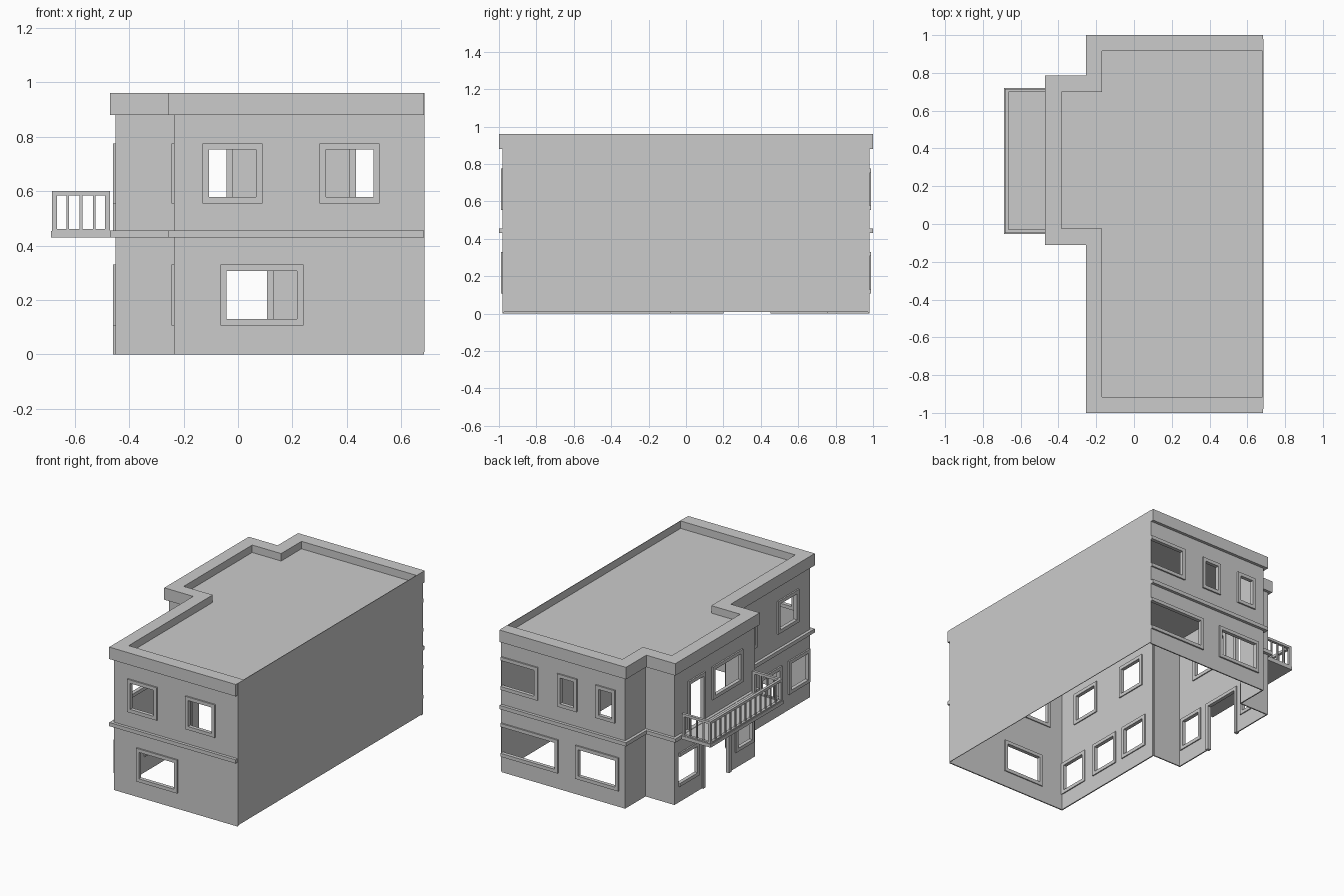
import bpy, bmesh
from mathutils import Vector

if "Cube" in bpy.data.objects:
    bpy.data.objects.remove(bpy.data.objects["Cube"])

R = 0.683            # plane of the blank right wall
F = 0.023            # window frame width
UP, LO = (0.555, 0.775), (0.107, 0.33)   # upper / lower window heights


def finish(bm, name, recalc=True):
    if recalc:
        bmesh.ops.recalc_face_normals(bm, faces=bm.faces)
    me = bpy.data.meshes.new(name)
    bm.to_mesh(me)
    bm.free()
    ob = bpy.data.objects.new(name, me)
    bpy.context.collection.objects.link(ob)
    return ob


def box(bm, x0, x1, y0, y1, z0, z1):
    vs = bmesh.ops.create_cube(bm, size=1)["verts"]
    for v in vs:
        v.co = Vector(((x0 + x1) / 2 + v.co.x * (x1 - x0),
                       (y0 + y1) / 2 + v.co.y * (y1 - y0),
                       (z0 + z1) / 2 + v.co.z * (z1 - z0)))


def outline(o):
    """Open footprint path, offset outwards by o."""
    return [(R, -.98 - o), (-.235 - o, -.98 - o), (-.235 - o, -.09 - o), (-.45 - o, -.09 - o),
            (-.45 - o, .765 + o), (-.235 - o, .765 + o), (-.235 - o, .98 + o), (R, .98 + o)]


def sweep(name, profile):
    """Run an (offset, z) profile round the footprint."""
    bm = bmesh.new()
    rows = [[bm.verts.new((x, y, z)) for x, y in outline(o)] for o, z in profile]
    for r0, r1 in zip(rows, rows[1:]):
        for i in range(len(r0) - 1):
            bm.faces.new((r0[i], r0[i + 1], r1[i + 1], r1[i]))
    for i in (0, -1):
        bm.faces.new([r[i] for r in rows])
    return finish(bm, name)


def wall(name, axis, pos, sign, a0, a1, holes, z0=0.0, z1=0.91):
    """Thin wall along an axis with openings left out of its face grid."""
    def P(a, z):
        return (a, pos, z) if axis == "x" else (pos, a, z)
    cols = sorted({a0, a1, *[v for h in holes for v in h[:2]]})
    rows = sorted({z0, z1, *[v for h in holes for v in h[2:]]})
    out = Vector((0, sign, 0) if axis == "x" else (sign, 0, 0))
    bm = bmesh.new()
    for c0, c1 in zip(cols, cols[1:]):
        for r0, r1 in zip(rows, rows[1:]):
            ca, cz = (c0 + c1) / 2, (r0 + r1) / 2
            if any(h[0] < ca < h[1] and h[2] < cz < h[3] for h in holes):
                continue
            f = bm.faces.new([bm.verts.new(P(*p)) for p in
                              ((c0, r0), (c1, r0), (c1, r1), (c0, r1))])
            f.normal_update()
            if f.normal.dot(out) < 0:
                f.normal_flip()
    bmesh.ops.remove_doubles(bm, verts=bm.verts, dist=1e-5)
    ob = finish(bm, name, False)
    m = ob.modifiers.new("thickness", "SOLIDIFY")
    m.thickness, m.offset = 0.008, -1
    # frames round every opening
    for i, (a, b, lo, hi) in enumerate(holes):
        bm = bmesh.new()
        d = sorted((pos + sign * 0.01, pos - sign * 0.015))
        right = b - F if b < R - .005 else b      # cut by the party wall
        bottom = lo + F if lo in (LO[0], UP[0]) else lo   # doors have no sill
        bars = [(a, a + F, lo, hi), (a + F, right, hi - F, hi)]
        if right < b:
            bars.append((right, b, lo, hi))
        if bottom > lo:
            bars.append((a + F, right, lo, bottom))
        for s, e, l, h in bars:
            if axis == "x":
                box(bm, s, e, *d, l, h)
            else:
                box(bm, *d, s, e, l, h)
        finish(bm, f"{name}_frame_{i + 1}")


# outer walls with their windows and doors
wall("front_wall", "x", -.98, -1, -.235, R,
     [(-.13, .09, *UP), (.30, .52, *UP), (-.065, .24, *LO)])
wall("back_wall", "x", .98, 1, -.235, R,
     [(.41, R, *UP), (.12, .265, *UP), (-.162, -.02, *UP), (.26, R, *LO), (-.19, .13, *LO)])
wall("left_front_wall", "y", -.235, -1, -.98, -.09,
     [(-.85, -.63, *UP), (-.41, -.19, *UP),
      (-.97, -.745, *LO), (-.67, -.445, *LO), (-.385, -.16, *LO)])
wall("left_back_wall", "y", -.235, -1, .765, .98, [])
wall("bay_wall", "y", -.45, -1, -.09, .765,
     [(.05, .37, *UP), (.445, .626, .455, UP[1]),
      (-.07, .125, *LO), (.51, .72, *LO), (.177, .475, 0, LO[1])])
wall("bay_front_side", "x", -.09, -1, -.45, -.235, [])
wall("bay_back_side", "x", .765, 1, -.45, -.235, [])

# blank party wall
bm = bmesh.new()
box(bm, R - .002, R + .002, -.98, .98, .008, .96)
finish(bm, "right_wall")

# roof edge, storey band and flat roof
sweep("parapet", [(0, .88), (.02, .88), (.02, .96), (-.065, .96), (-.065, .91)])
sweep("storey_band", [(0, .43), (.02, .43), (.02, .455), (0, .455)])
bm = bmesh.new()
bm.faces.new([bm.verts.new((x, y, .91)) for x, y in outline(0)][::-1])
finish(bm, "roof", False)

# balcony slab
bm = bmesh.new()
box(bm, -.687, -.45, -.052, .72, .43, .453)
finish(bm, "balcony_slab")

# balcony railing: three rails, posts and balusters
X0, X1, Y0, Y1, T = -.683, -.47, -.048, .716, .018
bm = bmesh.new()
for z0, z1 in ((.583, .6), (.453, .461)):
    box(bm, X0, X0 + T, Y0, Y1, z0, z1)
    for y in (Y0, Y1 - T):
        box(bm, X0 + T, X1, y, y + T, z0, z1)
finish(bm, "balcony_rails")
bm = bmesh.new()
for y in (Y0, Y1 - T):
    for x in (X0, X1 - T):
        box(bm, x, x + T, y, y + T, .453, .6)
    for k in range(1, 4):
        x = X0 + T / 2 + k * (X1 - X0 - T) / 4
        box(bm, x - .005, x + .005, y + .004, y + .014, .453, .59)
n = 14
for k in range(1, n):
    y = Y0 + T / 2 + k * (Y1 - Y0 - T) / n
    box(bm, X0 + .004, X0 + .014, y - .005, y + .005, .453, .59)
finish(bm, "balcony_balusters")
